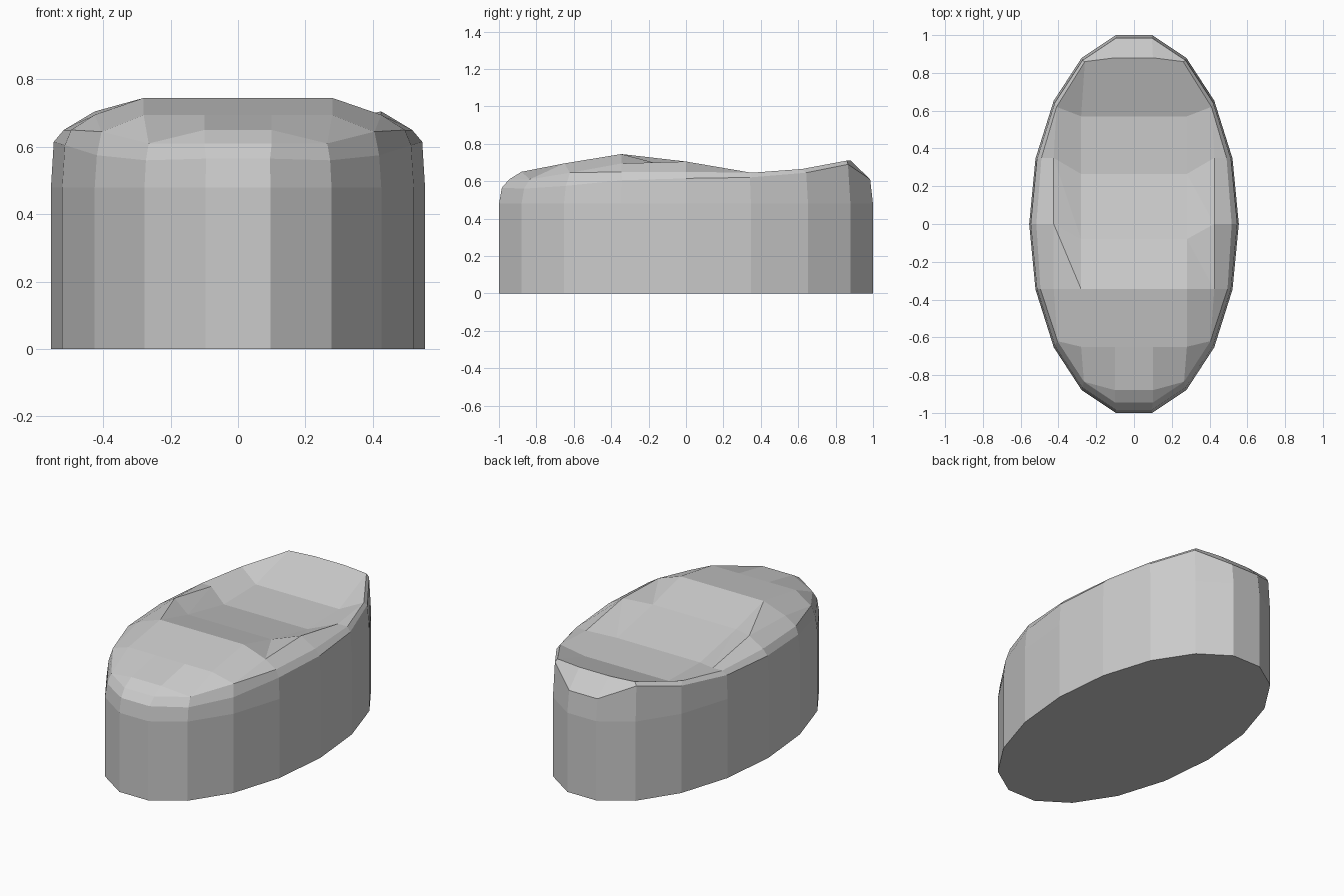
import bpy, bmesh
from math import cos, sin, radians

if "Cube" in bpy.data.objects:
    bpy.data.objects.remove(bpy.data.objects["Cube"])

bm = bmesh.new()


def face(*pts):
    bm.faces.new([bm.verts.new(p) for p in pts])


def flip(p):
    return (-p[0], p[1], p[2])


def both(*pts):
    # the face and its mirror image
    face(*pts)
    face(*[flip(p) for p in pts])


def across(*pts):
    # one face that spans the centre line
    face(*pts, *[flip(p) for p in reversed(pts)])


def oval(deg, z, s=1.0):
    return (0.555 * s * cos(radians(deg)), 1.015 * s * sin(radians(deg)), z)


# right-hand half of an 18-sided oval, front to back
degs = list(range(-80, 81, 20))
base = [oval(d, 0) for d in degs]
wall = [oval(d, 0.48) for d in degs]
shoulder_z = [0.565, 0.56, 0.575, 0.605, 0.615, 0.62, 0.645, 0.69, 0.61]
shoulder = [oval(d, z, 0.985) for d, z in zip(degs, shoulder_z)]
rim = [(0.1, -0.88, 0.65), (0.265, -0.835, 0.61), (0.405, -0.62, 0.645),
       (0.495, -0.345, 0.65), (0.517, 0, 0.65), (0.49, 0.35, 0.645),
       (0.41, 0.62, 0.665), (0.26, 0.86, 0.71), (0.1, 0.88, 0.71)]

# sides, bottom, front nose and back end
rings = [base, wall, shoulder, rim]
across(*base)
for lo, hi in zip(rings, rings[1:]):
    for i in range(8):
        if hi is rim and i == 0:
            continue
        both(lo[i], lo[i + 1], hi[i + 1], hi[i])
    across(lo[8], hi[8])
across(base[0], wall[0])
across(wall[0], shoulder[0])
nose = (0.1, -0.945, 0.61)
across(shoulder[0], nose)
across(nose, rim[0])
both(shoulder[0], shoulder[1], rim[1], nose)
both(nose, rim[1], rim[0])

# saddle-shaped top panel
a = [(0.28, -0.65, 0.695), (0.28, -0.345, 0.745), (0.28, -0.08, 0.675),
     (0.28, 0.265, 0.605), (0.28, 0.57, 0.61)]
b = [None, (0.425, -0.345, 0.695), (0.425, 0, 0.705), (0.425, 0.35, 0.643)]
c = (0.1, -0.65, 0.695)
across(rim[0], c)
both(rim[0], rim[1], a[0], c)
both(rim[1], rim[2], a[0])
both(rim[2], b[1], a[1], a[0])
both(rim[2], rim[3], b[1])
across(c, a[0], a[1])
for i in (1, 2, 3):
    across(a[i], a[i + 1])
for i in (1, 2):
    both(b[i], rim[i + 2], rim[i + 3], b[i + 1])
    # the twisted strips are split along opposite diagonals left and right
    face(a[i], b[i], a[i + 1])
    face(b[i], b[i + 1], a[i + 1])
    p, q, r, s = map(flip, (a[i], b[i], b[i + 1], a[i + 1]))
    face(p, q, r)
    face(p, r, s)
both(b[3], rim[5], rim[6])
both(a[3], b[3], rim[6], a[4])
both(a[4], rim[6], rim[7])
across(a[4], rim[7], rim[8])

bmesh.ops.remove_doubles(bm, verts=bm.verts, dist=0.0005)
bmesh.ops.recalc_face_normals(bm, faces=bm.faces)
mesh = bpy.data.meshes.new("oval_body")
bm.to_mesh(mesh)
bm.free()
bpy.context.collection.objects.link(bpy.data.objects.new("oval_body", mesh))
